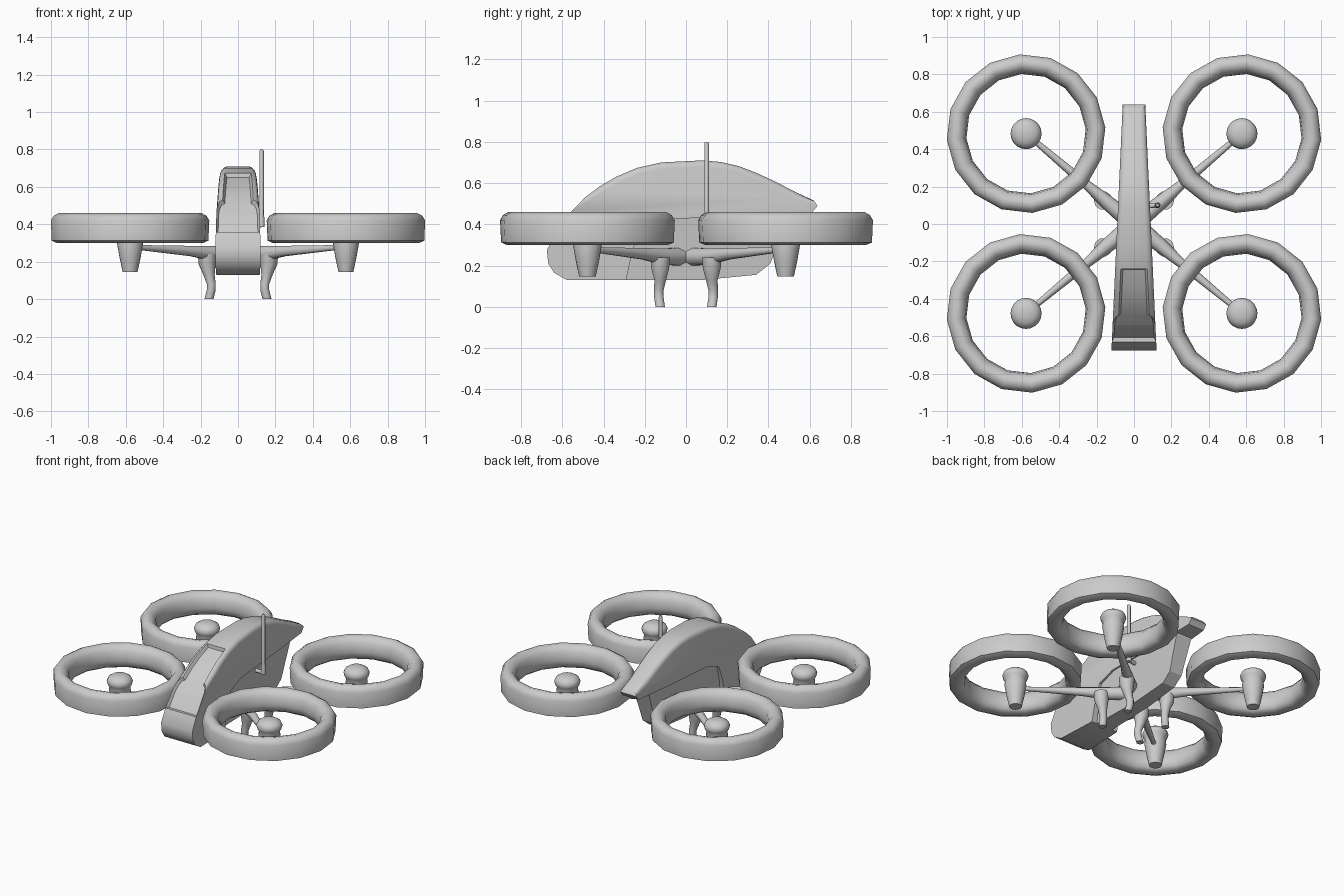
import bpy, bmesh, math
from mathutils import Vector

cube = bpy.data.objects.get("Cube")
if cube:
    bpy.data.objects.remove(cube)

grey = bpy.data.materials.new("plain grey")
grey.use_nodes = True
grey.diffuse_color = (0.6, 0.6, 0.6, 1)
grey.node_tree.nodes["Principled BSDF"].inputs["Base Color"].default_value = (0.6, 0.6, 0.6, 1)


def finish(name, bm, angle=40):
    bmesh.ops.recalc_face_normals(bm, faces=bm.faces)
    mesh = bpy.data.meshes.new(name)
    bm.to_mesh(mesh)
    bm.free()
    mesh.materials.append(grey)
    obj = bpy.data.objects.new(name, mesh)
    bpy.context.collection.objects.link(obj)
    bpy.ops.object.select_all(action='DESELECT')
    obj.select_set(True)
    bpy.context.view_layer.objects.active = obj
    bpy.ops.object.shade_smooth_by_angle(angle=math.radians(angle))
    return obj


def bridge(bm, a, b):
    for i in range(len(a)):
        j = (i + 1) % len(a)
        bm.faces.new((a[i], a[j], b[j], b[i]))


def lathe(name, centre, profile, sides, closed=False, turn=0.0):
    """Turn (radius, z) points around a vertical axis."""
    bm = bmesh.new()
    rings = []
    for r, z in profile:
        ring = []
        for i in range(sides):
            t = turn + math.tau * i / sides
            ring.append(bm.verts.new((centre[0] + r * math.cos(t), centre[1] + r * math.sin(t), z)))
        rings.append(ring)
    for a, b in zip(rings, rings[1:]):
        bridge(bm, a, b)
    if closed:
        bridge(bm, rings[-1], rings[0])
    else:
        bm.faces.new(rings[0])
        bm.faces.new(rings[-1])
    return finish(name, bm, 50)


def limb(name, path, sides=10, level=False):
    """Tapered tube through (point, side radius, upright radius) stations."""
    bm = bmesh.new()
    rings = []
    along = (Vector(path[-1][0]) - Vector(path[0][0])).normalized()
    u = Vector((1, 0, 0)) if level else along.cross(Vector((0, 0, 1))).normalized()
    v = Vector((0, 1, 0)) if level else u.cross(along).normalized()
    for p, ru, rv in path:
        rings.append([bm.verts.new(Vector(p) + u * ru * math.cos(math.tau * i / sides)
                                   + v * rv * math.sin(math.tau * i / sides)) for i in range(sides)])
    for a, b in zip(rings, rings[1:]):
        bridge(bm, a, b)
    bm.faces.new(rings[0])
    bm.faces.new(rings[-1])
    return finish(name, bm, 50)


def half_width(y):
    return 0.12 - 0.046 * (y + 0.66)


def slab(profile, width):
    """Side profile of (y, z) points, spread to both sides by width(y, z)."""
    bm = bmesh.new()
    left = [bm.verts.new((width(y, z), y, z)) for y, z in profile]
    right = [bm.verts.new((-width(y, z), y, z)) for y, z in profile]
    bridge(bm, left, right)
    bm.faces.new(left)
    bm.faces.new(right)
    bmesh.ops.recalc_face_normals(bm, faces=bm.faces)
    return bm


# Arched upper shell with the blunt nose
shell = [(-.578, .13), (-.64, .165), (-.668, .21), (-.675, .275), (-.63, .36), (-.553, .466),
         (-.49, .53), (-.42, .583), (-.34, .63), (-.24, .673), (-.12, .70), (.08, .71),
         (.17, .702), (.257, .682), (.34, .65), (.427, .61), (.53, .557), (.62, .515),
         (.638, .49), (.61, .457), (.3, .44), (-.1, .425), (-.22, .38), (-.26, .27), (-.29, .13)]
bm = slab(shell, lambda y, z: half_width(y))
rim = [e for e in bm.edges if abs(e.verts[0].co.x + e.verts[1].co.x) > .02
       and e.verts[0].co.x * e.verts[1].co.x > 0
       and min(v.co.z for v in e.verts) > .5]
bmesh.ops.bevel(bm, geom=rim, offset=.03, segments=3, profile=.5, affect='EDGES')
# Sunken window panel in the nose
bm.normal_update()
panel = [f for f in bm.faces if abs(f.normal.x) < .08 and f.normal.z > .3
         and f.calc_center_median().y < -.24 and f.calc_center_median().z > .36]
bmesh.ops.inset_region(bm, faces=panel, thickness=.012, depth=-.02, use_even_offset=True)
finish("upper_shell", bm, 35)

# Narrower hull under the shell
hull = [(-.32, .13), (.08, .13), (.34, .155), (.41, .21), (.44, .3), (.5, .47), (-.32, .47)]
finish("lower_hull", slab(hull, lambda y, z: half_width(y) * (.6 + .9 * (z - .13))), 30)

# Four rotor assemblies
ring = [(.425, .42), (.41, .445), (.385, .459), (.355, .452), (.328, .42),
        (.32, .36), (.328, .32), (.35, .303), (.39, .299), (.42, .312)]
pod = [(.02, .413), (.05, .407), (.073, .392), (.083, .37), (.078, .35), (.066, .33),
       (.07, .3), (.056, .22), (.04, .146)]
for end, y0 in (("front", -.478), ("back", .483)):
    for side, s in (("left", 1), ("right", -1)):
        tag = f"{end}_{side}"
        d = 1 if y0 > 0 else -1
        lathe(f"rotor_ring_{tag}", (s * .577, y0), ring, 16, True, -s * math.radians(4.5))
        lathe(f"motor_pod_{tag}", (s * .577, y0), pod, 20)
        limb(f"arm_{tag}", [((s * .03, d * .02, .243), .045, .045),
                            ((s * .13, d * .105, .243), .04, .042),
                            ((s * .25, d * .207, .257), .026, .029),
                            ((s * .56, abs(y0) * d * .97, .278), .014, .012)])
        limb(f"leg_{tag}", [((s * .165, d * .125, .24), .05, .05),
                            ((s * .165, d * .125, .185), .045, .045),
                            ((s * .155, d * .125, .13), .03, .03),
                            ((s * .143, d * .132, .08), .024, .024),
                            ((s * .143, d * .132, .05), .024, .024),
                            ((s * .155, d * .125, 0), .024, .024)], level=True)

# Antenna with its bracket
lathe("antenna_mast", (.126, .1), [(.016, .385), (.016, .43), (.012, .45), (.012, .79), (.008, .8)], 10)
limb("antenna_bracket", [((.06, .095, .395), .012, .014), ((.126, .1, .395), .012, .012)], 8)
